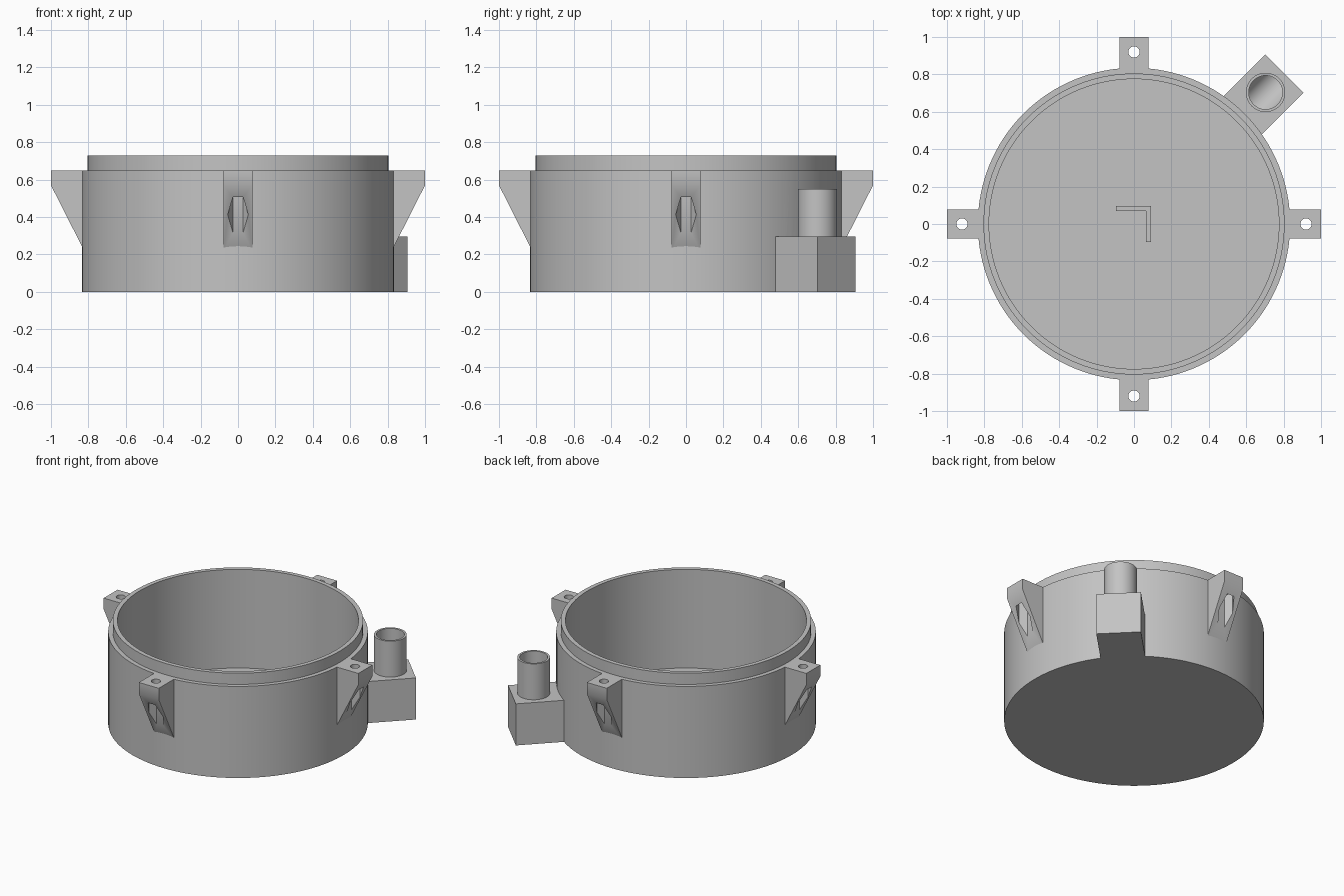
import bpy, bmesh, math
from mathutils import Matrix, Vector

cube = bpy.data.objects.get("Cube")
if cube:
    bpy.data.objects.remove(cube, do_unlink=True)

grey = bpy.data.materials.new("plain_grey")
COLOUR = (0.55, 0.55, 0.55, 1)
grey.diffuse_color = COLOUR
grey.use_nodes = True
grey.node_tree.nodes["Principled BSDF"].inputs["Base Color"].default_value = COLOUR


def finish(bm, name):
    """Turn a bmesh into a linked object."""
    bmesh.ops.recalc_face_normals(bm, faces=bm.faces[:])
    mesh = bpy.data.meshes.new(name)
    bm.to_mesh(mesh)
    bm.free()
    mesh.materials.append(grey)
    obj = bpy.data.objects.new(name, mesh)
    bpy.context.collection.objects.link(obj)
    return obj


def lathe(name, profile, steps, centre=(0, 0, 0)):
    """Revolve a closed (radius, z) profile about a vertical axis."""
    bm = bmesh.new()
    verts = [bm.verts.new((r, 0, z)) for r, z in profile]
    edges = [bm.edges.new((a, b)) for a, b in zip(verts, verts[1:] + verts[:1])
             if a.co.x + b.co.x > 0]
    bmesh.ops.spin(bm, geom=verts + edges, axis=(0, 0, 1), cent=(0, 0, 0),
                   angle=math.tau, steps=steps)
    bmesh.ops.remove_doubles(bm, verts=bm.verts[:], dist=0.0001)
    bmesh.ops.translate(bm, verts=bm.verts[:], vec=centre)
    return finish(bm, name)


def prism(name, outline, vector):
    """Extrude a closed outline of 3D points along a vector."""
    bm = bmesh.new()
    face = bm.faces.new([bm.verts.new(p) for p in outline])
    moved = bmesh.ops.extrude_face_region(bm, geom=[face], use_keep_orig=True)["geom"]
    bmesh.ops.translate(bm, vec=vector,
                        verts=[g for g in moved if isinstance(g, bmesh.types.BMVert)])
    return finish(bm, name)


def rod(radius, start, end, sides):
    """Cutter rod between two points."""
    start, end = Vector(start), Vector(end)
    axis = end - start
    matrix = Matrix.Translation((start + end) / 2) @ axis.to_track_quat("Z", "Y").to_matrix().to_4x4()
    bm = bmesh.new()
    bmesh.ops.create_cone(bm, cap_ends=True, segments=sides, radius1=radius,
                          radius2=radius, depth=axis.length, matrix=matrix)
    obj = finish(bm, "cutter")
    obj.hide_render = True
    return obj


def cut(obj, cutters):
    """Subtract the cutters and bake the result."""
    for cutter in cutters:
        mod = obj.modifiers.new("cut", "BOOLEAN")
        mod.operation, mod.solver, mod.object = "DIFFERENCE", "EXACT", cutter
    graph = bpy.context.evaluated_depsgraph_get()
    mesh = bpy.data.meshes.new_from_object(obj.evaluated_get(graph))
    obj.modifiers.clear()
    obj.data = mesh


def smooth(obj):
    bpy.ops.object.select_all(action="DESELECT")
    obj.select_set(True)
    bpy.context.view_layer.objects.active = obj
    bpy.ops.object.shade_smooth_by_angle(angle=math.radians(30))


# Round cup with a stepped rim
FLOOR = 0.03
cup = lathe("cup", [(0, 0), (0.835, 0), (0.835, 0.65), (0.805, 0.65), (0.805, 0.73),
                    (0.775, 0.73), (0.775, FLOOR), (0, FLOOR)], 128)

# Inlet block and upright tube on the diagonal
diagonal = Vector((1, 1, 0)).normalized()
across = Vector((-1, 1, 0)).normalized()
HALF, BLOCK_TOP, BORE, MID = 0.144, 0.295, 0.09, 0.15
inlet = diagonal * 0.995
corners = [diagonal * r + across * s
           for r, s in ((0.8, -HALF), (1.137, -HALF), (1.137, HALF), (0.8, HALF))]
block = prism("inlet_block", corners, (0, 0, BLOCK_TOP))
tube = lathe("inlet_tube", [(BORE, BLOCK_TOP), (0.105, BLOCK_TOP), (0.105, 0.55), (BORE, 0.55)],
             48, inlet)

# Elbow passage from the tube into the cup
up = Vector((0, 0, 1))
passage = rod(BORE + 0.002, diagonal * 0.7 + up * MID, diagonal * 1.088 + up * MID, 48)
bore = rod(BORE, inlet + up * MID, inlet + up * 0.5, 48)
cut(cup, [passage])
cut(block, [passage, bore])

# Raised corner mark on the cup floor
prism("floor_mark", [(x, y, FLOOR - 0.01) for x, y in
                     ((-0.095, 0.07), (0.065, 0.07), (0.065, -0.095), (0.092, -0.095),
                      (0.092, 0.097), (-0.095, 0.097))], (0, 0, 0.025))

# Four lugs, each with a screw hole and a hexagonal nut pocket
WIDTH, HOLE_R = 0.156, 0.92
hole = rod(0.03, (HOLE_R, 0, 0.1), (HOLE_R, 0, 0.8), 32)
pocket = prism("cutter", [(HOLE_R + 0.055 * math.sin(k * math.pi / 3),
                           0.055 * math.cos(k * math.pi / 3), 0.1) for k in range(6)],
               (0, 0, 0.46))
pocket.hide_render = True
lug = prism("right_lug", [(r, -WIDTH / 2, z) for r, z in
                          ((0.82, 0.215), (1, 0.57), (1, 0.65), (0.82, 0.65))],
            (0, WIDTH, 0))
cut(lug, [pocket, hole])
lug.name = "left_lug"
smooth(lug)
for k, name in enumerate(("back_lug", "right_lug", "front_lug"), 1):
    copy = lug.copy()
    copy.name = name
    copy.rotation_euler.z = k * math.pi / 2
    bpy.context.collection.objects.link(copy)

for part in (cup, block, tube):
    smooth(part)
for cutter in (passage, bore, hole, pocket):
    bpy.data.objects.remove(cutter, do_unlink=True)
